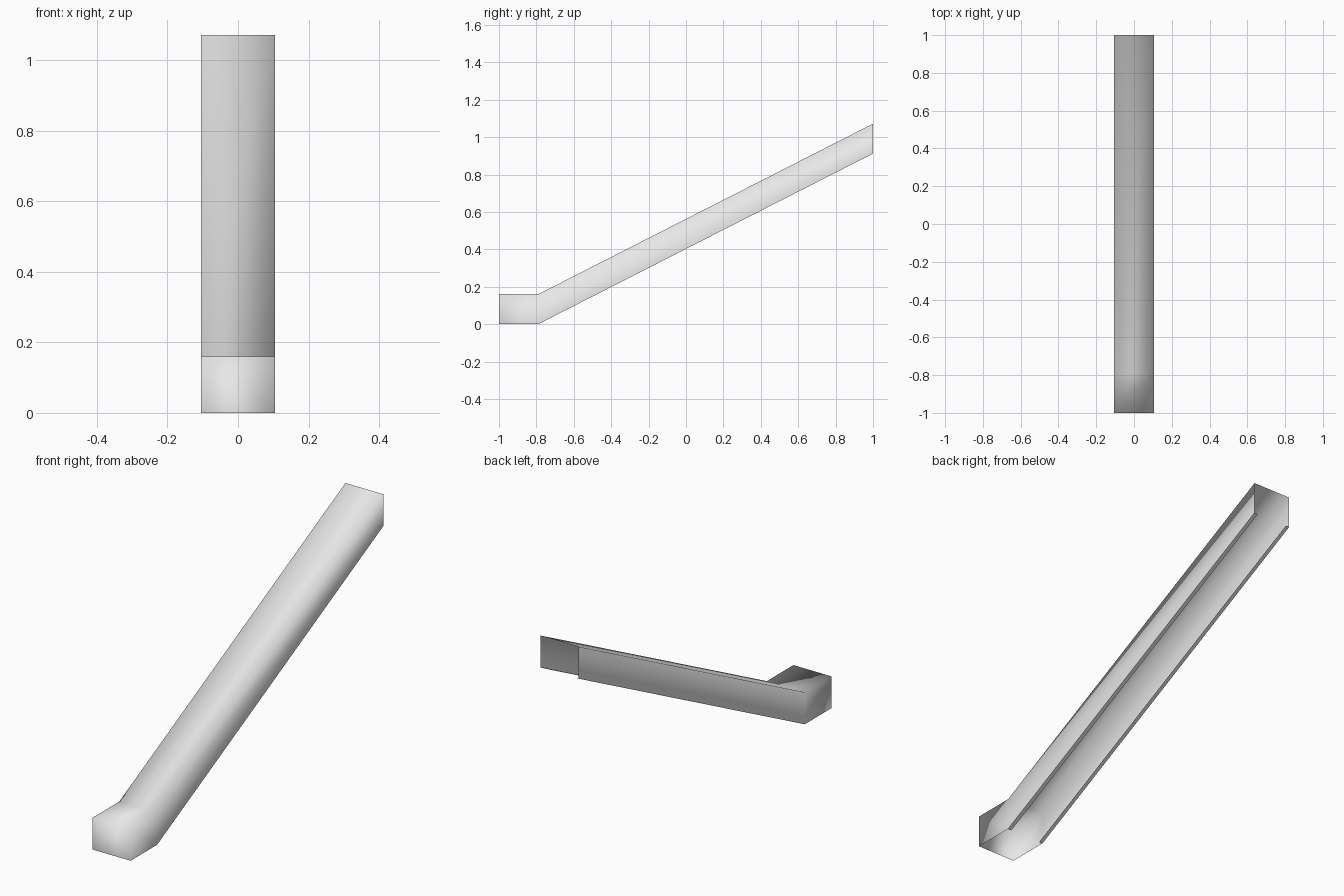
import bpy
import bmesh

cube = bpy.data.objects.get("Cube")
if cube:
    bpy.data.objects.remove(cube, do_unlink=True)

HALF = 0.105      # half width
TALL = 0.16       # vertical height of the side walls
LIP = 0.02        # width of the turned-in bottom edge
PATH = [(-1, 0), (-0.79, 0), (1, 0.912)]   # underside path as (y, z)

grey = bpy.data.materials.new("light_grey")
grey.use_nodes = True
colour = (0.8, 0.8, 0.8, 1)
grey.diffuse_color = colour
grey.node_tree.nodes["Principled BSDF"].inputs["Base Color"].default_value = colour


def sweep(bm, section, path):
    """Skin an open (x, z) section along the path; return the rings."""
    rings = [[bm.verts.new((x, y, z + dz)) for x, dz in section] for y, z in path]
    for a, b in zip(rings, rings[1:]):
        for k in range(len(section) - 1):
            bm.faces.new((a[k], a[k + 1], b[k + 1], b[k]))
    return rings


def finish(bm, name):
    mesh = bpy.data.meshes.new(name)
    for face in bm.faces:
        face.smooth = True
    bm.to_mesh(mesh)
    bm.free()
    mesh.materials.append(grey)
    obj = bpy.data.objects.new(name, mesh)
    bpy.context.collection.objects.link(obj)
    return obj


# Channel: open below and at the high end, closed at the low front end
bm = bmesh.new()
rings = sweep(bm, [(-HALF, 0), (-HALF, TALL), (HALF, TALL), (HALF, 0)], PATH)
bm.faces.new(rings[0][::-1])

# Slightly softened corners, leaving the bend itself plain
corners = [e for e in bm.edges if len(e.link_faces) == 2
           and e.calc_face_angle() > 1]
bmesh.ops.bevel(bm, geom=corners, offset=0.008, segments=1, affect='EDGES')
finish(bm, "channel_cover")

# Narrow turned-in lips under both walls of the sloping run
for side, name in ((-1, "right_bottom_lip"), (1, "left_bottom_lip")):
    bm = bmesh.new()
    xs = sorted((side * HALF, side * (HALF - LIP)), reverse=True)
    sweep(bm, [(x, 0) for x in xs], PATH[1:])
    finish(bm, name)
